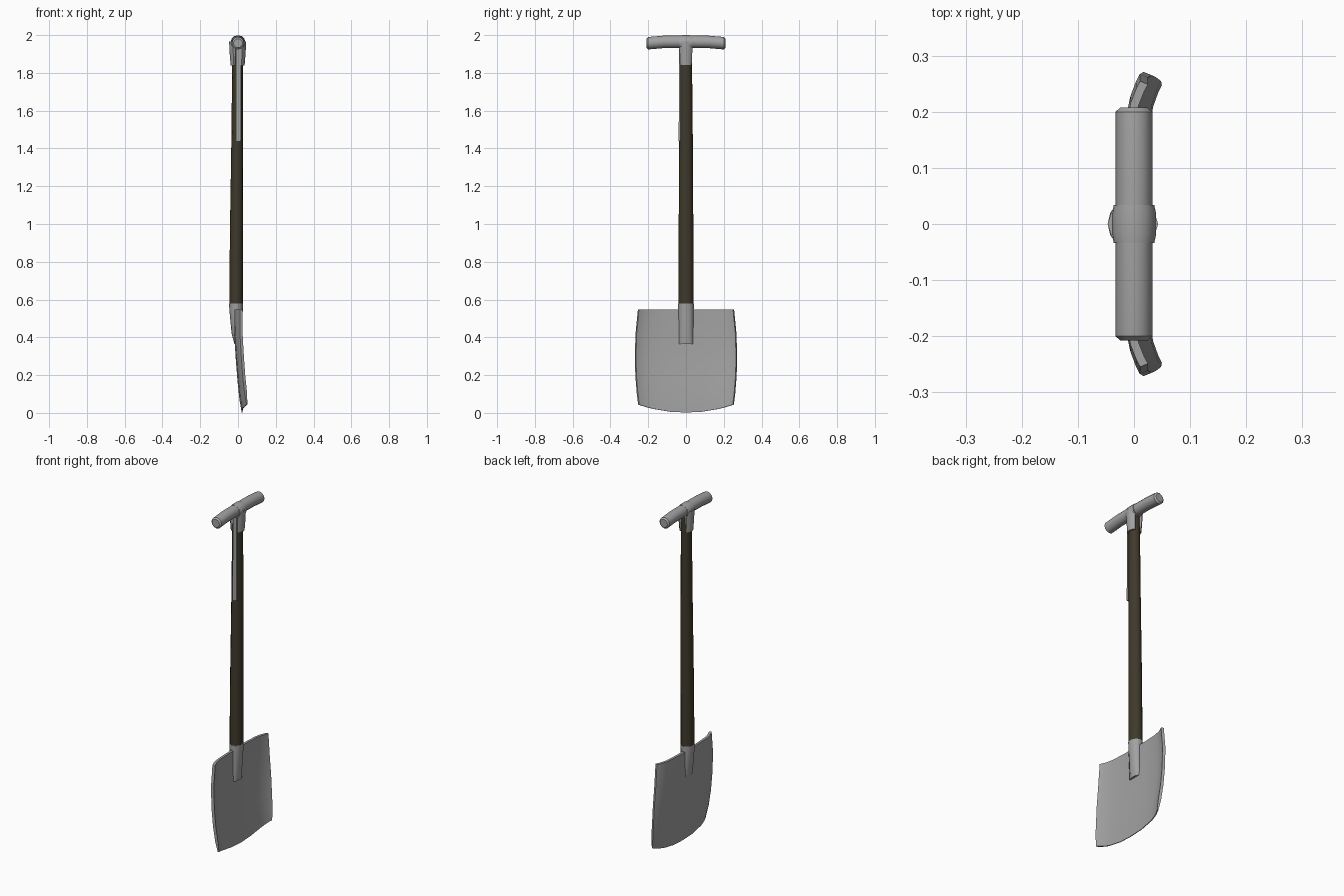
import bpy, bmesh, math
from mathutils import Vector

if "Cube" in bpy.data.objects:
    bpy.data.objects.remove(bpy.data.objects["Cube"])


def material(name, rgb):
    m = bpy.data.materials.new(name)
    m.diffuse_color = (*rgb, 1)
    m.use_nodes = True
    m.node_tree.nodes["Principled BSDF"].inputs["Base Color"].default_value = m.diffuse_color
    return m


STEEL = material("grey steel", (0.36, 0.36, 0.36))
WOOD = material("dark wood", (0.05, 0.041, 0.024))


def finish(name, bm, mat, angle=40):
    bmesh.ops.recalc_face_normals(bm, faces=bm.faces)
    me = bpy.data.meshes.new(name)
    bm.to_mesh(me)
    bm.free()
    ob = bpy.data.objects.new(name, me)
    bpy.context.collection.objects.link(ob)
    me.materials.append(mat)
    bpy.ops.object.select_all(action='DESELECT')
    ob.select_set(True)
    bpy.context.view_layer.objects.active = ob
    bpy.ops.object.shade_smooth_by_angle(angle=math.radians(angle))
    return ob


def loft(name, rings, mat, angle=40):
    """Skin closed rings of points and cap both ends."""
    bm = bmesh.new()
    vs = [[bm.verts.new(p) for p in r] for r in rings]
    n = len(vs[0])
    for a, b in zip(vs, vs[1:]):
        for i in range(n):
            j = (i + 1) % n
            bm.faces.new((a[i], a[j], b[j], b[i]))
    bm.faces.new(vs[0])
    bm.faces.new(vs[-1])
    return finish(name, bm, mat, angle)


def ring_z(z, cx, rx, ry, n=12):
    return [(cx + rx * math.cos(2 * math.pi * i / n), ry * math.sin(2 * math.pi * i / n), z)
            for i in range(n)]


def ring_y(y, cz, r, n=12):
    return [(r * math.cos(2 * math.pi * i / n), y, cz + r * math.sin(2 * math.pi * i / n))
            for i in range(n)]


# wooden shaft
loft("shaft", [ring_z(0.56, -0.01, 0.036, 0.041), ring_z(0.95, -0.008, 0.035, 0.039),
               ring_z(1.45, -0.004, 0.031, 0.036), ring_z(1.95, -0.002, 0.028, 0.031)], WOOD)

# tapered steel socket joining shaft and blade
loft("blade_socket", [ring_z(0.58, -0.01, 0.037, 0.042), ring_z(0.548, -0.01, 0.036, 0.041),
                      ring_z(0.42, -0.009, 0.025, 0.039), ring_z(0.365, -0.005, 0.014, 0.038)], STEEL)


# blade: grid in y-z, dished along its sides
def interp(pts, z):
    for (z0, x0), (z1, x1) in zip(pts, pts[1:]):
        if z <= z1:
            return x0 + (x1 - x0) * (z - z0) / (z1 - z0)
    return pts[-1][1]


SPINE = [(0, 0.022), (0.05, 0.017), (0.2, 0.001), (0.4, -0.013), (0.55, -0.012)]
U = [-1, -0.95, -0.85, -0.7, -0.35, 0, 0.35, 0.7, 0.85, 0.95, 1]
V = [0, 0.12, 0.3, 0.5, 0.75, 1]
bm = bmesh.new()
layers = []
for side in (-1, 1):
    grid = []
    for v in V:
        row = []
        for u in U:
            low = 0.002 + 0.042 * abs(u) ** 2.2
            z = low + (0.547 - low) * v
            half = 0.25 + 0.018 * (1 - ((z - 0.3) / 0.26) ** 2)
            x = interp(SPINE, z) + 0.03 * abs(u) ** 5
            t = 0.002 if v == 0 else 0.007
            row.append(bm.verts.new((x + side * t, u * half - side * u * 0.003, z)))
        grid.append(row)
    layers.append(grid)
nu, nv = len(U), len(V)
for g in layers:
    for k in range(nv - 1):
        for i in range(nu - 1):
            bm.faces.new((g[k][i], g[k][i + 1], g[k + 1][i + 1], g[k + 1][i]))
rim = ([(0, i) for i in range(nu)] + [(k, nu - 1) for k in range(1, nv)] +
       [(nv - 1, i) for i in range(nu - 2, -1, -1)] + [(k, 0) for k in range(nv - 2, 0, -1)])
A, B = layers
for (a, b), (c, d) in zip(rim, rim[1:] + rim[:1]):
    bm.faces.new((A[a][b], A[c][d], B[c][d], B[a][b]))
finish("blade", bm, STEEL, 45)

# grip bar, drooping slightly at its ends
loft("grip", [ring_y(s * y, cz, r) for s, y, cz, r in
              [(-1, .208, 1.957, .024), (-1, .2, 1.957, .033), (-1, .12, 1.964, .033),
               (1, 0, 1.965, .033), (1, .12, 1.964, .033), (1, .2, 1.957, .033),
               (1, .208, 1.957, .024)]], STEEL)

# collar wrapped around the grip
loft("grip_collar", [ring_y(y, cz, r) for y, cz, r in
                     [(-.034, 1.962, .036), (-.018, 1.96, .0395), (.018, 1.96, .0395),
                      (.034, 1.962, .036)]], STEEL)

# straps running from the collar down both broad sides of the shaft
for s, label in ((-1, "back"), (1, "front")):
    rings = []
    for z, depth, w in ((1.965, 0.045, 0.034), (1.9, 0.042, 0.033), (1.84, 0.037, 0.03)):
        outer = [(0.55, -1), (0.85, -0.65), (1, 0), (0.85, 0.65), (0.55, 1)]
        rings.append([(s * depth * a - 0.002, w * b, z) for a, b in outer] +
                     [(s * 0.01, w * 0.8, z), (s * 0.01, -w * 0.8, z)])
    loft("grip_strap_" + label, rings, STEEL)

# long narrow steel plate let into one side of the shaft
loft("side_plate", [[(x, y, z) for x, y in ((-0.008, -0.030), (-0.008, -d), (0.017, -d), (0.017, -0.030))]
                    for z, d in ((1.44, 0.039), (1.93, 0.036))], STEEL)
